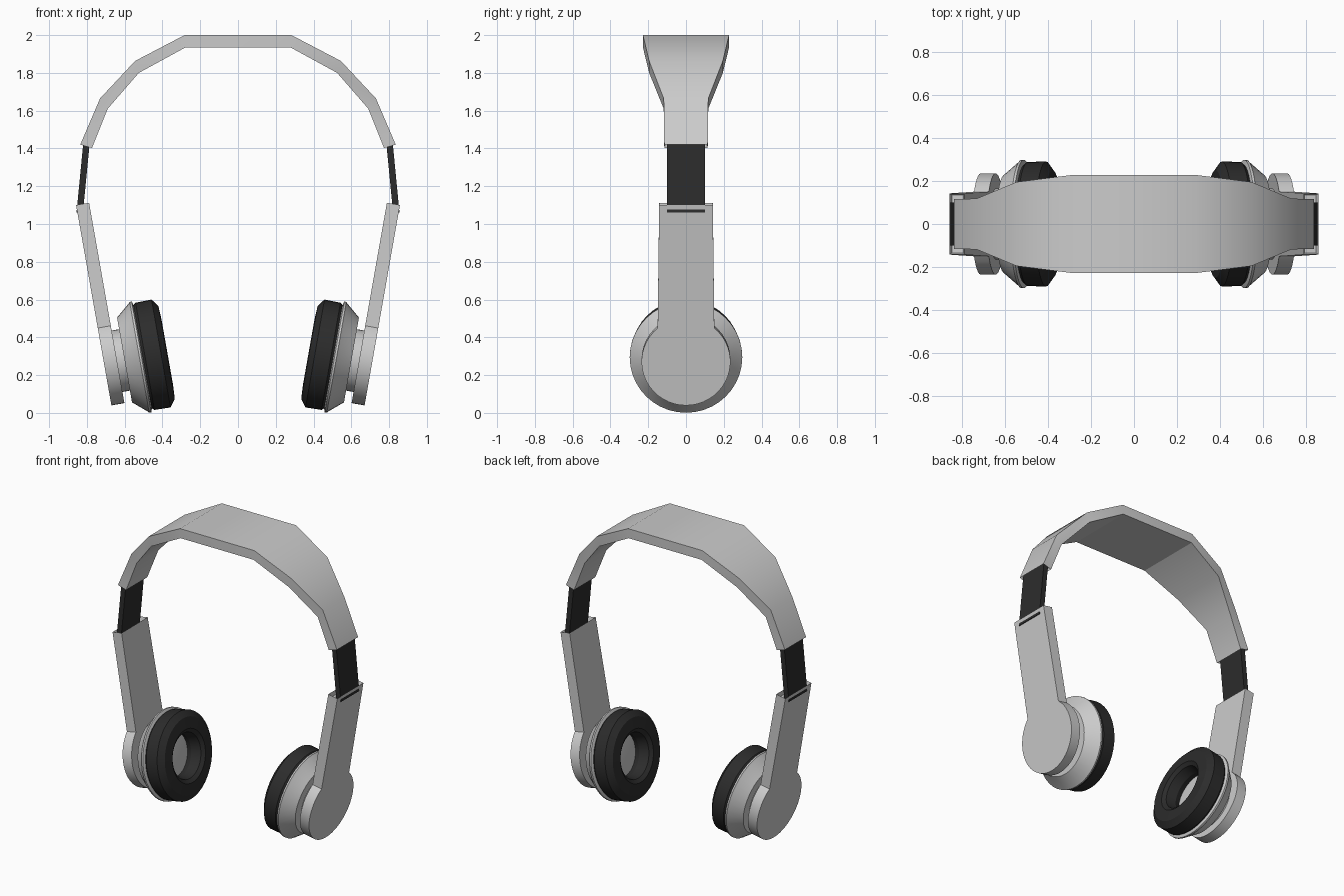
import bpy, bmesh, math
from mathutils import Vector, Matrix

if "Cube" in bpy.data.objects:
    bpy.data.objects.remove(bpy.data.objects["Cube"])

TILT = math.radians(10)
S, C = math.sin(TILT), math.cos(TILT)

black = bpy.data.materials.new("black")
black.diffuse_color = (0.025, 0.025, 0.025, 1)
black.use_nodes = True
black.node_tree.nodes["Principled BSDF"].inputs["Base Color"].default_value = black.diffuse_color


def side_frame(origin):
    # local x = depth (world y), y = up along the arm, z = inward towards the head
    m = Matrix(((0, S, -C), (1, 0, 0), (0, C, S))).to_4x4()
    m.translation = Vector(origin)
    return m


def finish(bm, name, mat=None, mirror=True, slots=()):
    bmesh.ops.recalc_face_normals(bm, faces=bm.faces)
    bm.normal_update()
    # sink a shallow socket into the face that points most along each direction
    for d in slots:
        f = max(bm.faces, key=lambda f: f.normal.dot(Vector(d)))
        bmesh.ops.inset_individual(bm, faces=[f], thickness=0.012, depth=-0.03)
    me = bpy.data.meshes.new(name)
    bm.to_mesh(me)
    bm.free()
    ob = bpy.data.objects.new(name, me)
    bpy.context.collection.objects.link(ob)
    if mat:
        me.materials.append(mat)
    bpy.ops.object.select_all(action='DESELECT')
    ob.select_set(True)
    bpy.context.view_layer.objects.active = ob
    bpy.ops.object.shade_smooth_by_angle(angle=math.radians(28))
    if mirror:
        ob.modifiers.new("mirror", 'MIRROR').use_mirror_merge = False
    return ob


def bridge(bm, a, b):
    for i in range(len(a)):
        j = (i + 1) % len(a)
        bm.faces.new((a[i], a[j], b[j], b[i]))


def loft(name, rings, mat=None, mirror=True, closed=False, slots=()):
    # skin a list of point rings, capped at the ends or closed on itself
    bm = bmesh.new()
    vs = [[bm.verts.new(p) for p in ring] for ring in rings]
    for a, b in zip(vs, vs[1:]):
        bridge(bm, a, b)
    if closed:
        bridge(bm, vs[-1], vs[0])
    else:
        bm.faces.new(vs[0])
        bm.faces.new(vs[-1])
    return finish(bm, name, mat, mirror, slots)


def lathe(name, profile, frame, mat=None, closed=False, n=40):
    # profile of (distance inward, radius)
    ang = [2 * math.pi * i / n for i in range(n)]
    rings = [[frame @ Vector((r * math.cos(a), r * math.sin(a), t)) for a in ang]
             for t, r in profile]
    return loft(name, rings, mat, closed=closed)


# headband: outer x, z, inner x, z, half depth
half = [(0.835, 1.42, 0.773, 1.402, 0.115), (0.73, 1.665, 0.69, 1.61, 0.118),
        (0.545, 1.863, 0.525, 1.80, 0.195), (0.283, 2.0, 0.278, 1.935, 0.228)]
stations = [(-a, b, -c, d, w) for a, b, c, d, w in half] + half[::-1]
loft("headband", [[(ox, -w, oz), (ox, w, oz), (ix, w, iz), (ix, -w, iz)]
                  for ox, oz, ix, iz, w in stations],
     mirror=False, slots=[(0.4, 0, -1), (-0.4, 0, -1)])

# sliders between headband and arms
loft("slider", [[(x - 0.017, -0.1, z), (x + 0.017, -0.1, z),
                 (x + 0.017, 0.1, z), (x - 0.017, 0.1, z)]
                for x, z in ((0.838, 1.06), (0.801, 1.44))], black)

# arm with round end plate
plate = side_frame((0.711, 0, 0.271))
R, W = 0.235, 0.15
a0 = math.acos(W / R)
a1 = -math.pi - a0
N = 36
outline = [(-0.142, 0.842), (0.142, 0.842)]
outline += [(R * math.cos(a0 + (a1 - a0) * i / N), R * math.sin(a0 + (a1 - a0) * i / N))
            for i in range(N + 1)]
loft("arm", [[plate @ Vector((u, v, t)) for u, v in outline] for t in (0, 0.07)],
     slots=[(S, 0, C)])

# ear cup parts, all turned about the tilted axis
cup = side_frame((0.711, 0, 0.261))
lathe("cup_pivot", [(0.06, 0.165), (0.125, 0.165)], cup)
lathe("ear_cup", [(0.112, 0.20), (0.112, 0.228), (0.185, 0.290), (0.192, 0.298),
                  (0.203, 0.298), (0.208, 0.285), (0.225, 0.20)], cup)
lathe("ear_cushion", [(0.206, 0.15), (0.206, 0.275), (0.222, 0.288), (0.308, 0.290),
                      (0.338, 0.250), (0.342, 0.175), (0.325, 0.150), (0.26, 0.135)],
      cup, black, closed=True)
